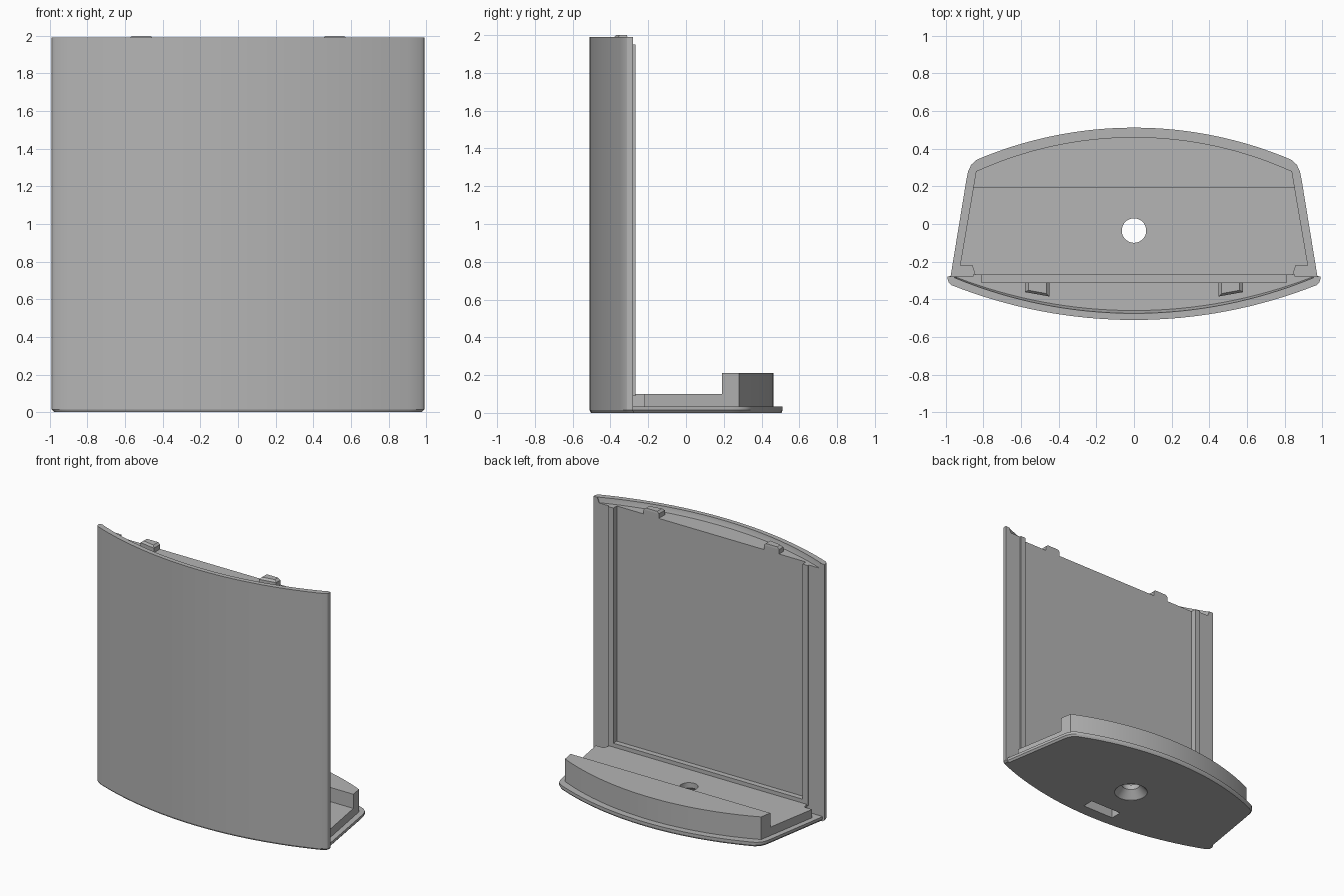
import bpy, bmesh, math

if "Cube" in bpy.data.objects:
    bpy.data.objects.remove(bpy.data.objects["Cube"], do_unlink=True)

grey = bpy.data.materials.new("plain grey")
grey.use_nodes = True
COLOUR = (0.46, 0.46, 0.46, 1)
grey.diffuse_color = COLOUR
grey.node_tree.nodes["Principled BSDF"].inputs["Base Color"].default_value = COLOUR


def loft(name, *rings):
    """Closed solid through stacked (outline, height) rings."""
    bm = bmesh.new()
    loops = [[bm.verts.new((x, y, z)) for x, y in pts] for pts, z in rings]
    bm.faces.new(loops[0][::-1])
    bm.faces.new(loops[-1])
    for low, high in zip(loops, loops[1:]):
        for i in range(len(low)):
            j = (i + 1) % len(low)
            bm.faces.new((low[i], low[j], high[j], high[i]))
    bmesh.ops.recalc_face_normals(bm, faces=bm.faces)
    mesh = bpy.data.meshes.new(name)
    bm.to_mesh(mesh)
    bm.free()
    mesh.materials.append(grey)
    ob = bpy.data.objects.new(name, mesh)
    bpy.context.collection.objects.link(ob)
    return ob


def rect(x0, x1, y0, y1):
    return [(x0, y0), (x1, y0), (x1, y1), (x0, y1)]


def box(name, x0, x1, y0, y1, z0, z1):
    outline = rect(x0, x1, y0, y1)
    return loft(name, (outline, z0), (outline, z1))


def arc(half, y_end, y_mid, n=32):
    """Circular bow from -half to +half, reaching y_mid at the centre."""
    sag = abs(y_mid - y_end)
    radius = (half * half + sag * sag) / (2 * sag)
    sign = 1 if y_mid > y_end else -1
    span = math.asin(half / radius)
    angles = [span * (2 * i / n - 1) for i in range(n + 1)]
    return [(radius * math.sin(a), y_mid - sign * radius * (1 - math.cos(a))) for a in angles]


def circle(r, y, n=40):
    return [(r * math.cos(math.tau * i / n), y + r * math.sin(math.tau * i / n)) for i in range(n)]


def scaled(pts, s):
    return [(x * s, y * s) for x, y in pts]


def mirrored(pts):
    return [(-x, y) for x, y in reversed(pts)]


def cut(target, cutter):
    mod = target.modifiers.new("cut", "BOOLEAN")
    mod.operation = "DIFFERENCE"
    mod.solver = "EXACT"
    mod.object = cutter
    bpy.context.view_layer.objects.active = target
    bpy.ops.object.modifier_apply(modifier=mod.name)


# Base plate with a chamfered underside
front = arc(0.97, -0.325, -0.51)
tip = [(0.984, -0.312), (0.99, -0.295), (0.99, -0.28)]
side = [(0.975, -0.28), (0.89, 0.24), (0.882, 0.28), (0.865, 0.315)]
back = arc(0.835, 0.342, 0.512)[::-1]
outline = front + tip + side + back + mirrored(tip + side)
plate = loft("base_plate", (scaled(outline, 0.987), 0), (outline, 0.014), (outline, 0.035))

# Raised pad and the bowed block along the back
pad_side = [(0.84, -0.285), (0.86, -0.22), (0.925, -0.22), (0.853, 0.2)]
pad_outline = pad_side + mirrored(pad_side)
pad = loft("base_pad", (pad_outline, 0.035), (pad_outline, 0.1))
block_outline = [(-0.855, 0.19), (0.855, 0.19)] + arc(0.84, 0.28, 0.462)[::-1]
block = loft("back_block", (block_outline, 0.035), (block_outline, 0.21))

# Bowed front panel
panel_outline = front + tip + mirrored(tip)
panel = loft("front_panel", (panel_outline, 0.035), (panel_outline, 1.99))

# Cutters: top step behind the lip, recess, screw hole and slot
step_low = arc(0.94, -0.285, -0.46) + [(0.94, -0.2), (-0.94, -0.2)]
step_high = arc(0.955, -0.285, -0.475) + [(0.955, -0.2), (-0.955, -0.2)]
lip_cutter = loft("lip_cutter", (step_low, 1.95), (step_high, 1.985), (step_high, 2.1))
recess_cutter = box("recess_cutter", -0.81, 0.81, -0.31, -0.2, 0.13, 2.1)
wide, narrow = circle(0.12, -0.035), circle(0.065, -0.035)
hole_cutter = loft("hole_cutter", (wide, -0.1), (wide, 0.001), (narrow, 0.06), (narrow, 0.2))
slot_cutter = box("slot_cutter", -0.135, 0.135, -0.41, -0.32, -0.1, 0.1)
for target, cutters in ((panel, (lip_cutter, recess_cutter, slot_cutter)),
                        (plate, (hole_cutter, slot_cutter)),
                        (pad, (hole_cutter,))):
    for cutter in cutters:
        cut(target, cutter)
for cutter in (lip_cutter, recess_cutter, hole_cutter, slot_cutter):
    bpy.data.objects.remove(cutter, do_unlink=True)

# Recess frame: two upright ribs and a sill
box("sill", -0.81, 0.81, -0.29, -0.268, 0.09, 0.13)
for label, s in (("left", 1), ("right", -1)):
    xs = sorted((s * 0.81, s * 0.855))
    box(label + "_rib", *xs, -0.29, -0.268, 0.09, 1.95)

    # Bevelled locating tab on the top step
    foot = [(s * x, y) for x, y in ((0.45, -0.31), (0.45, -0.385), (0.58, -0.362), (0.58, -0.31))]
    head = [(s * x, y) for x, y in ((0.465, -0.312), (0.465, -0.37), (0.562, -0.352), (0.562, -0.312))]
    loft(label + "_tab", (foot, 1.95), (foot, 1.985), (head, 2.0))

# Smooth bowed faces, crisp edges
for ob in (plate, block, panel, pad):
    bpy.ops.object.select_all(action="DESELECT")
    ob.select_set(True)
    bpy.context.view_layer.objects.active = ob
    bpy.ops.object.shade_smooth_by_angle(angle=math.radians(25))
